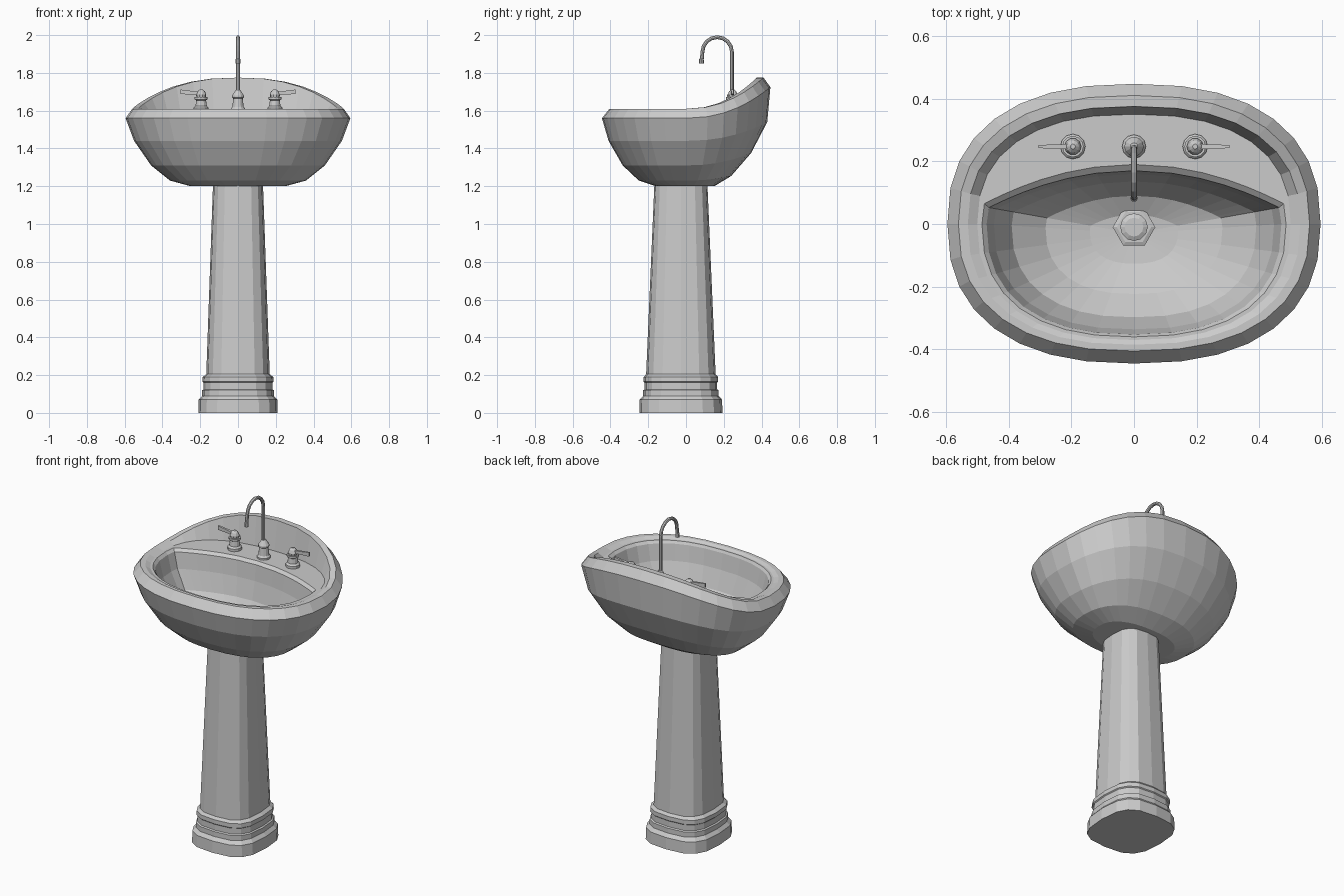
import bpy, bmesh
from math import cos, sin, pi, copysign
from mathutils import Vector

if "Cube" in bpy.data.objects:
    bpy.data.objects.remove(bpy.data.objects["Cube"])


def loft(name, rings):
    """Skin a stack of equal-length closed rings and cap both ends."""
    bm = bmesh.new()
    loops = [[bm.verts.new(p) for p in ring] for ring in rings]
    n = len(loops[0])
    for a, b in zip(loops, loops[1:]):
        for i in range(n):
            j = (i + 1) % n
            bm.faces.new((a[i], a[j], b[j], b[i]))
    bm.faces.new(loops[0])
    bm.faces.new(loops[-1])
    bmesh.ops.recalc_face_normals(bm, faces=bm.faces)
    mesh = bpy.data.meshes.new(name)
    bm.to_mesh(mesh)
    bm.free()
    obj = bpy.data.objects.new(name, mesh)
    bpy.context.collection.objects.link(obj)
    return obj


def oval(hx, y0, y1, z, n=32, power=2.4, lift=0.0):
    """Superellipse ring from y0 to y1; lift raises the back half."""
    pts = []
    for i in range(n):
        t = 2 * pi * i / n
        c, s = cos(t), sin(t)
        u = copysign(abs(c) ** (2 / power), c)
        v = copysign(abs(s) ** (2 / power), s)
        pts.append(Vector((hx * u, v * (y1 if v > 0 else -y0),
                           z + lift * max(v, 0) ** 2.2)))
    return pts


def lathe(name, x, y, profile, n=12):
    return loft(name, [[(x + r * cos(2 * pi * i / n), y + r * sin(2 * pi * i / n), z)
                        for i in range(n)] for r, z in profile])


# Basin: outer shell, raised rim, then inside to the tap deck and bowl
LIFT = 0.165


def deck_edge(ring, offset):
    """Pull the back of a ring forward onto the curved deck edge."""
    return [Vector((p.x, min(p.y, 0.17 - 0.55 * p.x ** 2 + offset), p.z)) for p in ring]


rings = [oval(hx, y0, y1, z, lift=LIFT * k) for hx, y0, y1, z, k in [
    (0.25, -0.16, 0.15, 1.20, 0),
    (0.36, -0.25, 0.24, 1.23, 0.15),
    (0.46, -0.335, 0.345, 1.31, 0.4),
    (0.55, -0.41, 0.43, 1.44, 0.6),
    (0.595, -0.445, 0.447, 1.56, 1),
    (0.56, -0.405, 0.41, 1.61, 1),
    (0.53, -0.385, 0.375, 1.61, 1),
    (0.50, -0.37, 0.35, 1.60, 0)]]
rings.append(deck_edge(oval(0.485, -0.36, 0.345, 1.60), 0.02))
lip = deck_edge(oval(0.47, -0.352, 0.34, 1.585), 0)
rings.append(lip)
centre = Vector((0, -0.03, 0))
for k, z in [(0.95, 1.49), (0.83, 1.38), (0.6, 1.30), (0.3, 1.265), (0.1, 1.26)]:
    rings.append([Vector((p.x * k, centre.y + (p.y - centre.y) * k, z)) for p in lip])
loft("basin", rings)

# Drain flange and plug
lathe("drain_flange", 0, -0.01, [(0.068, 1.25), (0.068, 1.27), (0.055, 1.275)], 6)
lathe("drain_plug", 0, -0.01, [(0.044, 1.26), (0.044, 1.285), (0.03, 1.292)], 12)

# Pedestal: tapered column on a moulded foot
loft("pedestal", [oval(hx, -hy, hy, z, 16, 3.0) for hx, hy, z in [
    (0.21, 0.22, 0), (0.208, 0.218, 0.07), (0.19, 0.20, 0.09), (0.19, 0.20, 0.12),
    (0.182, 0.192, 0.125), (0.182, 0.192, 0.16), (0.188, 0.197, 0.165),
    (0.187, 0.197, 0.19), (0.168, 0.184, 0.205), (0.132, 0.14, 1.22)]]
     ).location.y = -0.027

# Spout: base plus gooseneck tube
TAP_Y = 0.247
lathe("spout_base", 0, TAP_Y, [(0.038, 1.595), (0.038, 1.61), (0.03, 1.62), (0.025, 1.665),
                               (0.031, 1.67), (0.031, 1.68), (0.012, 1.71)])
path = [(0.243, 1.68, 0.010)]
path += [(0.165 + 0.078 * cos(a), 1.911 + 0.078 * sin(a), 0.010)
         for a in [pi * i / 8 for i in range(9)]]
path += [(0.084, 1.875, 0.010), (0.082, 1.873, 0.012), (0.082, 1.85, 0.012)]
tube = []
for i, (y, z, r) in enumerate(path):
    a, b = path[max(i - 1, 0)], path[min(i + 1, len(path) - 1)]
    d = Vector((0, b[0] - a[0], b[1] - a[1])).normalized()
    side = Vector((1, 0, 0))
    up = d.cross(side)
    tube.append([Vector((0, y, z)) + r * (side * cos(pi * j / 4) + up * sin(pi * j / 4))
                 for j in range(8)])
loft("spout", tube)

# Tap handles: turned base, cap and outward lever on each side
for side, s in (("left", -1), ("right", 1)):
    x = 0.195 * s
    lathe(side + "_tap_base", x, TAP_Y, [(0.04, 1.595), (0.04, 1.615), (0.03, 1.625),
                                         (0.026, 1.655), (0.034, 1.66), (0.034, 1.672)])
    lathe(side + "_tap_cap", x, TAP_Y, [(0.025, 1.67), (0.027, 1.685), (0.02, 1.702),
                                        (0.008, 1.712)], 10)
    loft(side + "_tap_lever", [
        [(x + s * dx, TAP_Y + hy * cy, z + hz * cz)
         for cy, cz in ((-1, -1), (1, -1), (1, 1), (-1, 1))]
        for dx, z, hy, hz in ((0, 1.688, 0.009, 0.009), (0.04, 1.694, 0.007, 0.009),
                              (0.11, 1.70, 0.005, 0.012))])
